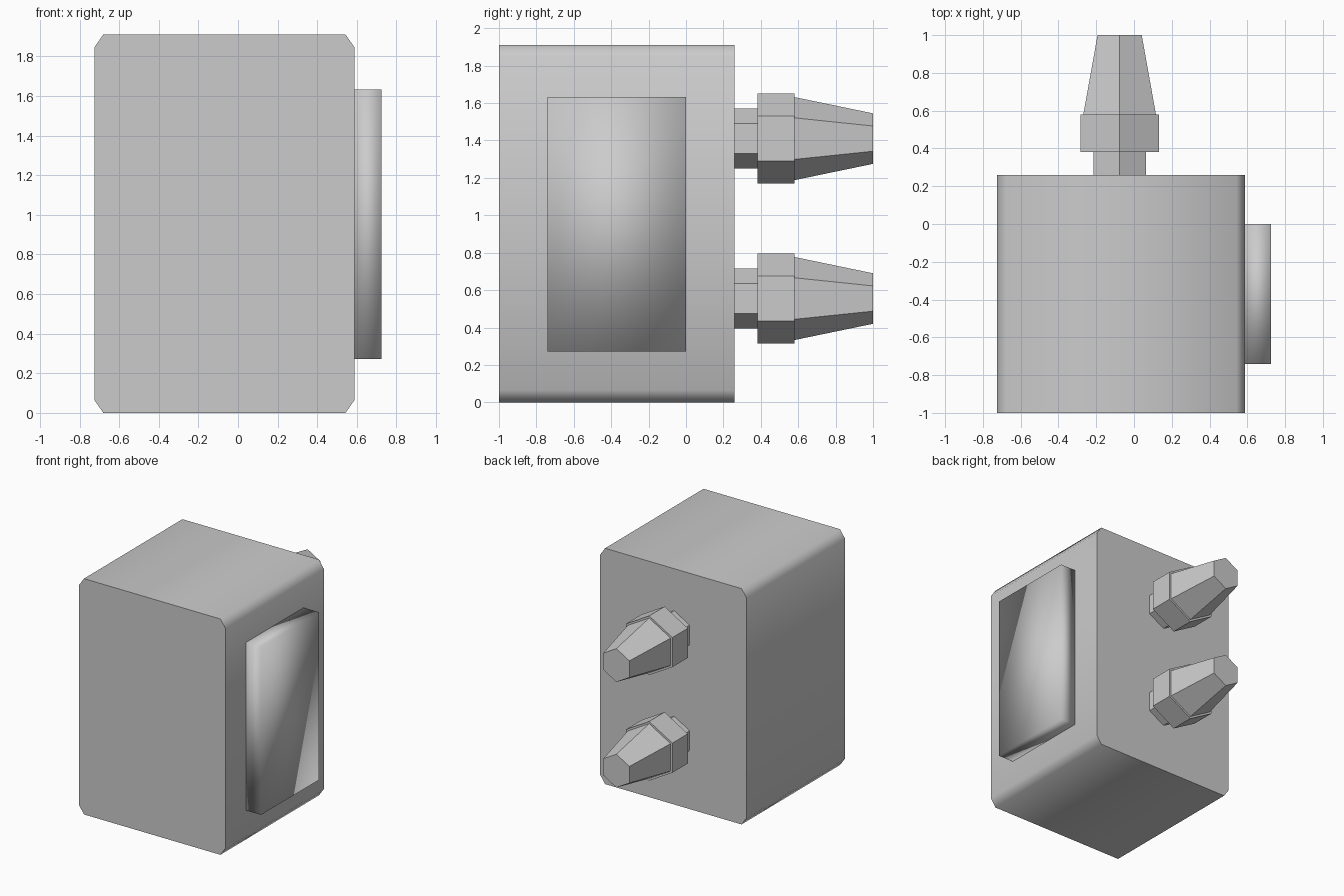
import bpy
import bmesh
from math import cos, sin, pi, radians

if "Cube" in bpy.data.objects:
    bpy.data.objects.remove(bpy.data.objects["Cube"])


def loft(name, rings):
    """Skin a list of equal-length point rings and cap both ends."""
    bm = bmesh.new()
    loops = [[bm.verts.new(p) for p in ring] for ring in rings]
    n = len(loops[0])
    for a, b in zip(loops, loops[1:]):
        for i in range(n):
            j = (i + 1) % n
            bm.faces.new((a[i], a[j], b[j], b[i]))
    bm.faces.new(loops[0])
    bm.faces.new(loops[-1])
    bmesh.ops.recalc_face_normals(bm, faces=bm.faces)
    mesh = bpy.data.meshes.new(name)
    bm.to_mesh(mesh)
    bm.free()
    obj = bpy.data.objects.new(name, mesh)
    bpy.context.collection.objects.link(obj)
    return obj


def smooth(obj, angle):
    bpy.ops.object.select_all(action='DESELECT')
    obj.select_set(True)
    bpy.context.view_layer.objects.active = obj
    bpy.ops.object.shade_smooth_by_angle(angle=radians(angle))


# Main housing: chamfered rectangle extruded front to back
x0, x1, z1, cx, cz = -0.725, 0.588, 1.91, 0.045, 0.065
outline = [(x0 + cx, 0), (x1 - cx, 0), (x1, cz), (x1, z1 - cz),
           (x1 - cx, z1), (x0 + cx, z1), (x0, z1 - cz), (x0, cz)]
housing = loft("housing", [[(x, y, z) for x, z in outline] for y in (-1, 0.26)])
smooth(housing, 65)

# Raised side panel, softly shaded all over
panel_outline = [(-0.74, 0.273), (0, 0.273), (0, 1.632), (-0.74, 1.632)]
panel = loft("side_panel", [[(x, y, z) for y, z in panel_outline] for x in (x1, 0.725)])
smooth(panel, 180)

# Two hexagonal connectors: neck, collar and tapered nozzle (y, radius)
profile = [(0.26, 0.16), (0.382, 0.16), (0.382, 0.24), (0.58, 0.24),
           (0.58, 0.222), (1.0, 0.135)]
for label, zc in (("lower", 0.555), ("upper", 1.41)):
    loft(label + "_connector",
         [[(-0.076 + r * sin(k * pi / 3), y, zc + r * cos(k * pi / 3))
           for k in range(6)] for y, r in profile])
